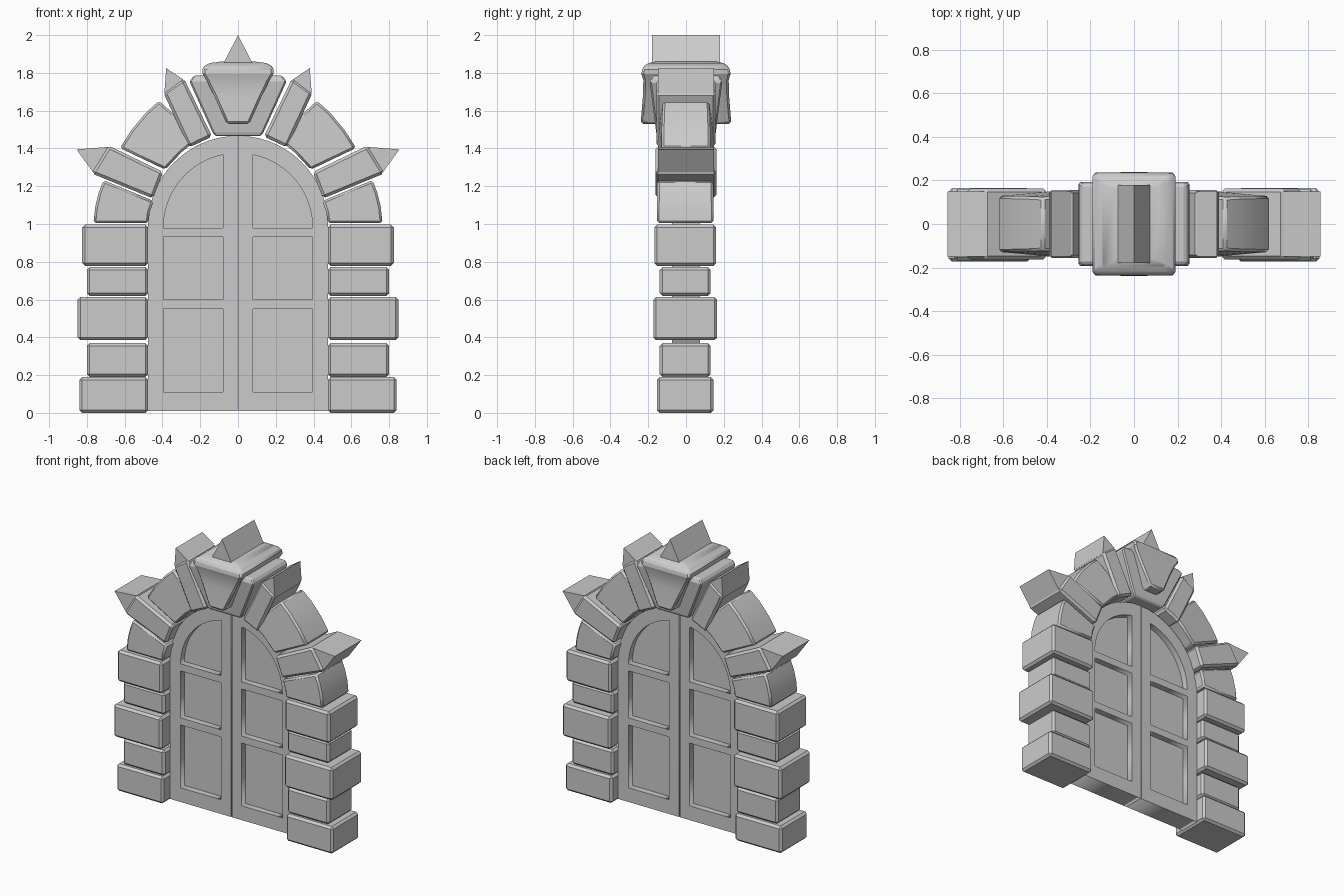
import bpy, bmesh, math

if "Cube" in bpy.data.objects:
    bpy.data.objects.remove(bpy.data.objects["Cube"])


def finish(name, bm, bevel=0.0, mirror=False, smooth=False):
    bmesh.ops.recalc_face_normals(bm, faces=bm.faces)
    me = bpy.data.meshes.new(name)
    bm.to_mesh(me)
    bm.free()
    ob = bpy.data.objects.new(name, me)
    bpy.context.collection.objects.link(ob)
    if bevel:
        b = ob.modifiers.new("Bevel", 'BEVEL')
        b.width = bevel
        b.segments = 1
        b.limit_method = 'ANGLE'
        b.angle_limit = math.radians(35)
    if mirror:
        ob.modifiers.new("Mirror", 'MIRROR').use_mirror_merge = False
    if smooth:
        bpy.context.view_layer.objects.active = ob
        ob.select_set(True)
        bpy.ops.object.shade_smooth_by_angle(angle=math.radians(25))
        ob.select_set(False)
    return ob


def prism(name, pts, y=0.0, **kw):
    """Extrude an outline of (x, z, half depth) points along y."""
    bm = bmesh.new()
    f = [bm.verts.new((x, y - d, z)) for x, z, d in pts]
    b = [bm.verts.new((x, y + d, z)) for x, z, d in pts]
    bm.faces.new(f)
    bm.faces.new(b[::-1])
    n = len(pts)
    for i in range(n):
        j = (i + 1) % n
        bm.faces.new((f[i], b[i], b[j], f[j]))
    return finish(name, bm, **kw)


def stack(name, sections, **kw):
    """Loft rectangles given as (z, half width, half depth)."""
    bm = bmesh.new()
    rings = [[bm.verts.new((sx * hx, sy * hy, z))
              for sx, sy in ((-1, -1), (1, -1), (1, 1), (-1, 1))]
             for z, hx, hy in sections]
    bm.faces.new(rings[0][::-1])
    bm.faces.new(rings[-1])
    for a, b in zip(rings, rings[1:]):
        for i in range(4):
            j = (i + 1) % 4
            bm.faces.new((a[i], a[j], b[j], b[i]))
    return finish(name, bm, **kw)


def flat(pts, d):
    return [(x, z, d) for x, z in pts]


def arc(r, zc, x_in, x_out, n=14):
    """Points on a circle about (0, zc) from x_in to x_out on the left side."""
    a0, a1 = math.acos(-x_in / r), math.acos(-x_out / r)
    return [(-r * math.cos(a0 + (a1 - a0) * i / n),
             zc + r * math.sin(a0 + (a1 - a0) * i / n)) for i in range(n + 1)]


# Pillar blocks: outer x, bottom z, top z, half depth
for i, (xo, z0, z1, d) in enumerate([
        (.84, .0, .19, .15), (.80, .19, .37, .135), (.85, .385, .613, .169),
        (.80, .62, .772, .135), (.825, .778, .997, .164)]):
    prism(f"pillar_block_{i + 1}",
          flat([(-xo, z0), (-.476, z0), (-.476, z1), (-xo, z1)], d),
          y=-.004, bevel=.015, mirror=True)

# Arch stones
prism("arch_stone_low", [(-.765, 1.005, .15), (-.474, 1.005, .15), (-.468, 1.06, .15),
                         (-.447, 1.122, .15), (-.712, 1.232, .148), (-.738, 1.165, .149),
                         (-.756, 1.09, .15)],
      y=-.004, bevel=.012, mirror=True, smooth=True)
prism("arch_stone_spiked", flat([(-.775, 1.268), (-.45, 1.135), (-.396, 1.275),
                                 (-.685, 1.415)], .162), bevel=.015, mirror=True)
prism("arch_stone_wide", [(-.625, 1.402, .128), (-.385, 1.288, .15), (-.302, 1.377, .15),
                          (-.205, 1.458, .15), (-.418, 1.652, .122), (-.49, 1.587, .126),
                          (-.565, 1.497, .128)],
      bevel=.012, mirror=True, smooth=True)
prism("arch_stone_upper", flat([(-.395, 1.695), (-.26, 1.405), (-.137, 1.463),
                                (-.287, 1.772)], .157), bevel=.015, mirror=True)

# Spikes
prism("side_spike", flat([(-.855, 1.395), (-.768, 1.275), (-.685, 1.408)], .148), mirror=True)
prism("upper_spike", flat([(-.38, 1.825), (-.39, 1.69), (-.29, 1.765)], .148), mirror=True)
prism("top_spike", flat([(-.08, 1.845), (.08, 1.845), (0, 2.0)], .18))

# Keystone: inner wedge and the overhanging cap
stack("keystone", [(1.465, .12, .15), (1.485, .135, .158), (1.755, .257, .192),
                   (1.785, .235, .18)], bevel=.008)
stack("keystone_cap", [(1.53, .06, .24), (1.68, .127, .228), (1.76, .166, .226),
                       (1.795, .188, .236), (1.83, .19, .23), (1.852, .15, .20),
                       (1.86, .09, .16)],
      bevel=.012, smooth=True)

# Door leaf: arched frame with three openings
GAP = -.003
outline = [(GAP, .01)] + arc(.477, .99, GAP, -.4769) + [(-.477, .01)]


def rect(z0, z1):
    return [(-.395, z0), (-.08, z0), (-.08, z1), (-.395, z1)]


holes = [rect(.11, .55), rect(.60, .93), [(-.08, .98)] + arc(.395, .98, -.08, -.395)]
cu = bpy.data.curves.new("door_outline", 'CURVE')
cu.dimensions = '2D'
cu.fill_mode = 'BOTH'
cu.extrude = .073
for pts in [outline] + holes:
    sp = cu.splines.new('POLY')
    sp.points.add(len(pts) - 1)
    for p, (x, z) in zip(sp.points, pts):
        p.co = (x, z, 0, 1)
    sp.use_cyclic_u = True
tmp = bpy.data.objects.new("door_outline", cu)
bpy.context.collection.objects.link(tmp)
me = bpy.data.meshes.new_from_object(tmp.evaluated_get(bpy.context.evaluated_depsgraph_get()))
bpy.data.objects.remove(tmp)
bm = bmesh.new()
bm.from_mesh(me)
for v in bm.verts:
    v.co = (v.co.x, -v.co.z, v.co.y)
bmesh.ops.remove_doubles(bm, verts=bm.verts, dist=1e-5)
finish("door_frame", bm, mirror=True)

# Recessed panels filling the openings
for i, pts in enumerate(holes):
    prism(f"door_panel_{i + 1}", flat(pts, .03), mirror=True)
